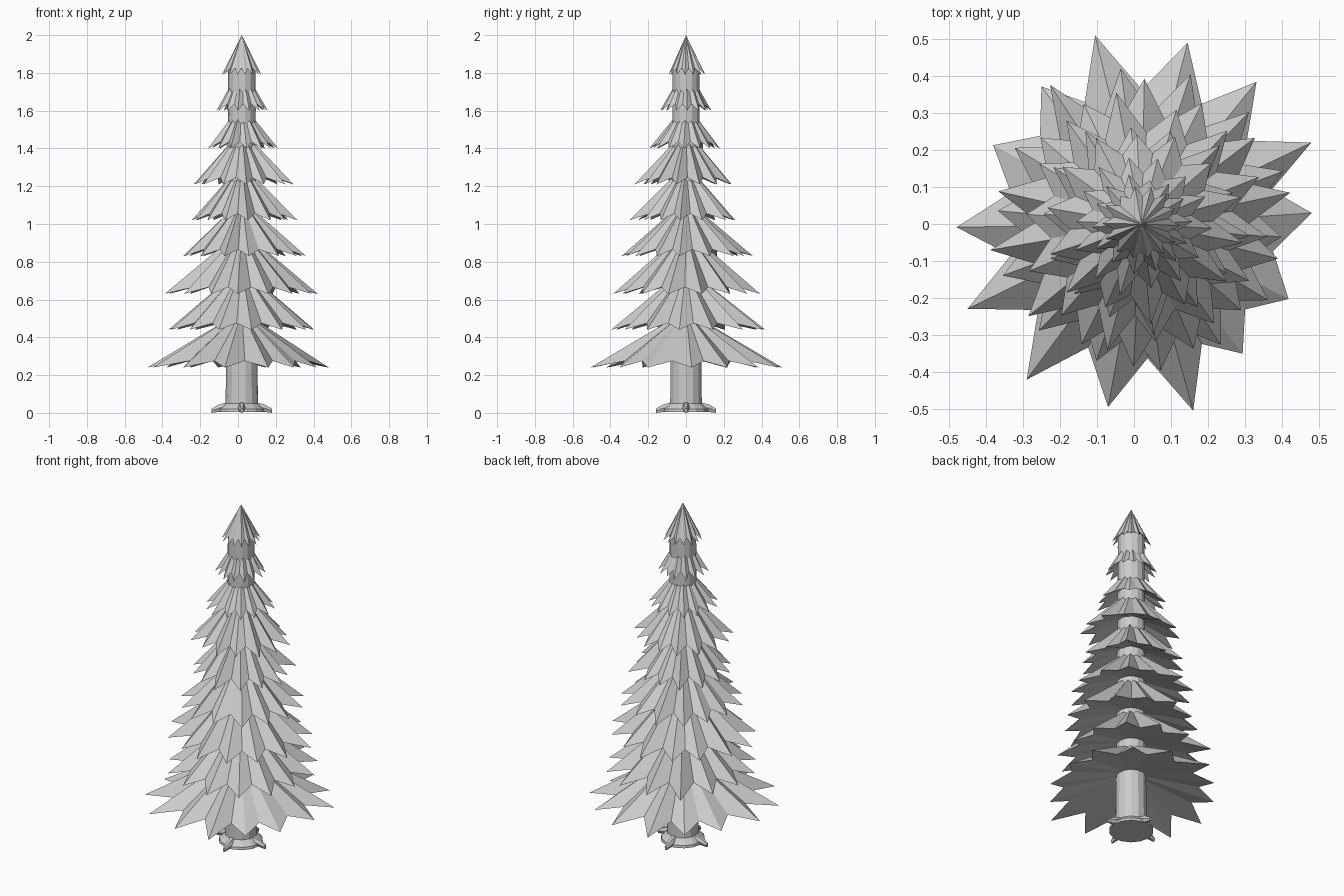
import bpy, bmesh, math, random
from mathutils import Matrix, Vector

if "Cube" in bpy.data.objects:
    bpy.data.objects.remove(bpy.data.objects["Cube"])

random.seed(11)
CX = 0.02          # trunk axis
N = 14             # points per branch tier
STEP = 360 / N

grey = bpy.data.materials.new("light grey")
grey.diffuse_color = (0.6, 0.6, 0.6, 1)
grey.use_nodes = True
grey.node_tree.nodes["Principled BSDF"].inputs["Base Color"].default_value = grey.diffuse_color


def finish(bm, name):
    bmesh.ops.recalc_face_normals(bm, faces=bm.faces)
    mesh = bpy.data.meshes.new(name)
    bm.to_mesh(mesh)
    bm.free()
    mesh.materials.append(grey)
    obj = bpy.data.objects.new(name, mesh)
    bpy.context.collection.objects.link(obj)
    return obj


def polar(r, degrees, z):
    a = math.radians(degrees)
    return Vector((CX + r * math.cos(a), r * math.sin(a), z))


def lathe(name, profile, sides):
    """Closed faceted solid from (radius, height) rings."""
    bm = bmesh.new()
    rings = [[bm.verts.new(polar(r, 360 * i / sides, z)) for i in range(sides)]
             for r, z in profile]
    for lo, hi in zip(rings, rings[1:]):
        for i in range(sides):
            j = (i + 1) % sides
            bm.faces.new((lo[i], lo[j], hi[j], hi[i]))
    bm.faces.new(rings[0])
    bm.faces.new(rings[-1])
    return finish(bm, name)


def tier(name, apex_z, tip_z, points):
    """Star-shaped pleated cone over a shallow hollow underside; points are (angle, radius)."""
    bm = bmesh.new()
    mean = sum(r for _, r in points) / N
    apex = bm.verts.new((CX, 0, apex_z))
    under = bm.verts.new((CX, 0, tip_z + 0.12))
    tips, valleys = [], []
    for i, (a, r) in enumerate(points):
        following = points[(i + 1) % N][0] + (360 if i == N - 1 else 0)
        tips.append(bm.verts.new(polar(r, a, tip_z)))
        valleys.append(bm.verts.new(polar(mean * 0.74, (a + following) / 2, tip_z + 0.035)))
    for i in range(N):
        for centre in (apex, under):
            bm.faces.new((centre, tips[i], valleys[i]))
            bm.faces.new((centre, valleys[i], tips[(i + 1) % N]))
    return finish(bm, name)


# Trunk with a flared foot
lathe("trunk", [(0.12, 0.005), (0.118, 0.02), (0.086, 0.05), (0.083, 0.25), (0.072, 1.82)], N)

# Four root toes around the foot
bm = bmesh.new()
for k in range(4):
    spin = Matrix.Translation((CX, 0, 0)) @ Matrix.Rotation(k * math.pi / 2, 4, 'Z')
    sections = [(0.07, 0.02, 0.012, 0.058), (0.12, 0.019, 0.005, 0.045), (0.16, 0.008, 0.0, 0.022)]
    rings = []
    for x, w, z0, z1 in sections:
        zm = (z0 + z1) / 2
        pts = [(-w, zm), (-w * 0.5, z0), (w * 0.5, z0), (w, zm), (w * 0.5, z1), (-w * 0.5, z1)]
        rings.append([bm.verts.new(spin @ Vector((x, y, z))) for y, z in pts])
    for a, b in zip(rings, rings[1:]):
        for i in range(6):
            j = (i + 1) % 6
            bm.faces.new((a[i], a[j], b[j], b[i]))
    bm.faces.new(rings[0])
    bm.faces.new(rings[-1])
finish(bm, "root_toes")

# The two lowest tiers have individually placed points
low = [(3.7, .462), (25.6, .51), (51, .495), (75.7, .506), (103.8, .525), (126, .46), (152, .454),
       (181, .50), (206, .523), (233.6, .523), (259.7, .503), (285.5, .524), (308, .445), (333, .447)]
tier("branch_tier_1", 0.54, 0.24, low)
second = [.38, .41, .42, .427, .424, .45, .40, .39, .40, .40, .39, .40, .39, .40]
tier("branch_tier_2", 0.77, 0.44, [(-5.3 + i * STEP, r) for i, r in enumerate(second)])

# Upper tiers: apex height, tip height, mean radius
upper = [(0.97, 0.63, 0.385), (1.13, 0.83, 0.335), (1.32, 1.02, 0.28), (1.50, 1.21, 0.26),
         (1.64, 1.40, 0.19), (1.84, 1.60, 0.13), (2.0, 1.79, 0.102)]
for n, (apex_z, tip_z, r) in enumerate(upper, 3):
    phase = random.uniform(0, STEP)
    points = [(phase + i * STEP + random.uniform(-2, 2), r * random.uniform(0.92, 1.08))
              for i in range(N)]
    tier(f"branch_tier_{n}", apex_z, tip_z, points)
